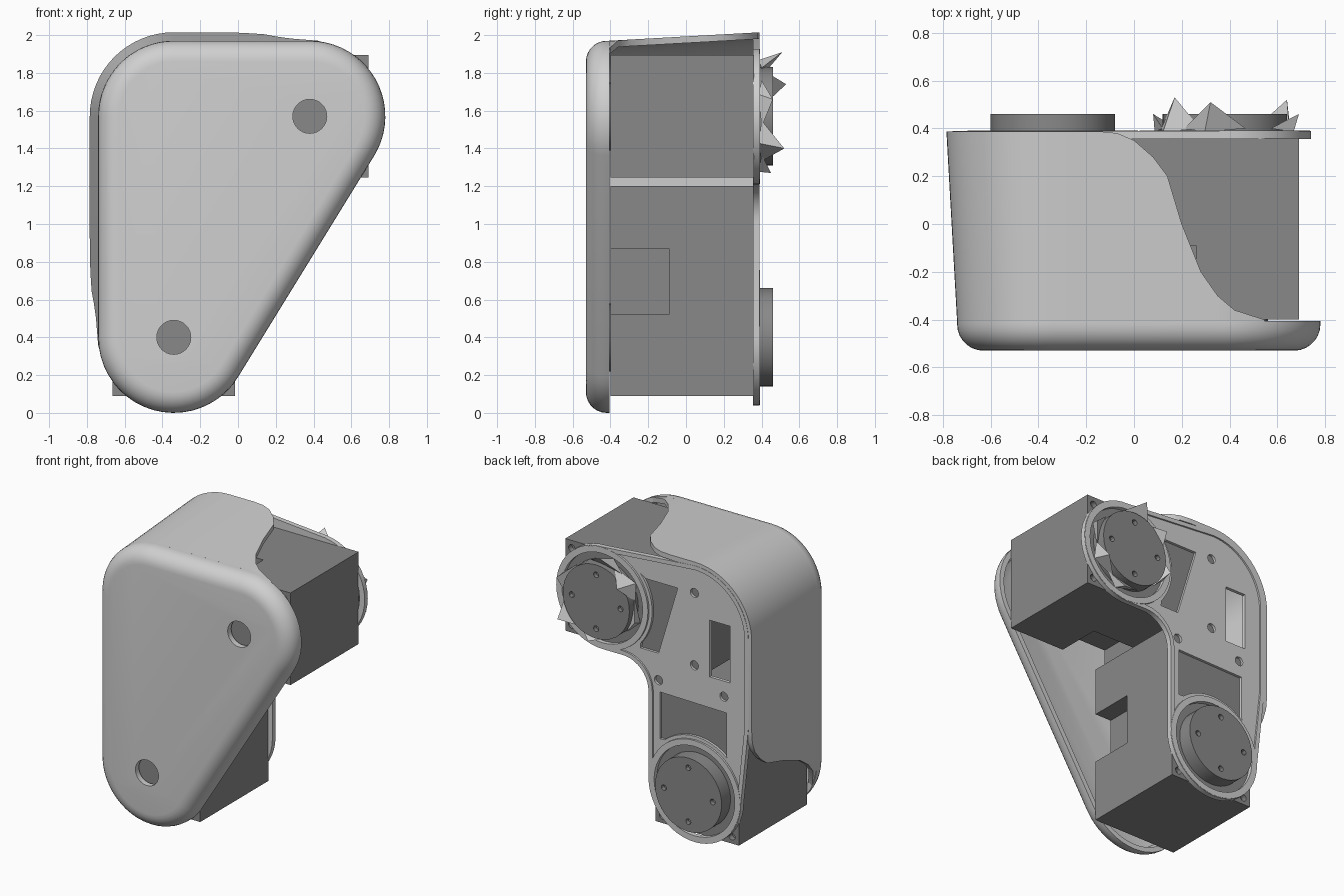
import bpy, bmesh
from math import sin, cos, pi, radians, atan2

if "Cube" in bpy.data.objects:
    bpy.data.objects.remove(bpy.data.objects["Cube"], do_unlink=True)


def material(name, v):
    m = bpy.data.materials.new(name)
    m.use_nodes = True
    m.diffuse_color = (v, v, v, 1)
    m.node_tree.nodes["Principled BSDF"].inputs["Base Color"].default_value = (v, v, v, 1)
    return m


LIGHT = material("light grey", 0.63)
DARK = material("dark grey", 0.25)

# Joint axes (x, z) and the centre of the rounded top corner
LOW, HIGH, CORNER = (-0.34, 0.40), (0.38, 1.57), (-0.34, 1.57)


def finish(name, bm, mat, smooth=True):
    bmesh.ops.recalc_face_normals(bm, faces=bm.faces)
    mesh = bpy.data.meshes.new(name)
    bm.to_mesh(mesh)
    bm.free()
    mesh.materials.append(mat)
    ob = bpy.data.objects.new(name, mesh)
    bpy.context.collection.objects.link(ob)
    if smooth:
        smooth_edges(ob)
    return ob


def smooth_edges(ob):
    bpy.ops.object.select_all(action='DESELECT')
    ob.select_set(True)
    bpy.context.view_layer.objects.active = ob
    bpy.ops.object.shade_smooth_by_angle(angle=radians(30))


def arc(c, r, a0, a1, n=16):
    steps = [radians(a0 + (a1 - a0) * i / n) for i in range(n + 1)]
    return [(c[0] + r * cos(a), c[1] + r * sin(a)) for a in steps]


def circle(c, r, n=32):
    return arc(c, r, 0, 360, n)[:-1]


def loft(name, rings, mat):
    """Skin a list of (outline, y) rings and cap both ends."""
    bm = bmesh.new()
    rows = [[bm.verts.new((x, y, z)) for x, z in pts] for pts, y in rings]
    n = len(rows[0])
    for a, b in zip(rows, rows[1:]):
        for i in range(n):
            bm.faces.new((a[i], a[(i + 1) % n], b[(i + 1) % n], b[i]))
    bm.faces.new(rows[0])
    bm.faces.new(rows[-1])
    return finish(name, bm, mat)


def prism(name, pts, y0, y1, mat):
    return loft(name, [(pts, y0), (pts, y1)], mat)


def cut(ob, cutters):
    bpy.context.view_layer.objects.active = ob
    for c in cutters:
        mod = ob.modifiers.new("cut", 'BOOLEAN')
        mod.operation = 'DIFFERENCE'
        mod.object = c
        bpy.ops.object.modifier_apply(modifier=mod.name)
        bpy.data.objects.remove(c, do_unlink=True)
    smooth_edges(ob)


def hole(c, r, y0, y1, n=16):
    return prism("hole_cutter", circle(c, r, n), y0, y1, DARK)


# Front cover: a hollow rounded triangle with a soft front edge
def triangle(r):
    slope = 360 - math_deg
    return (arc(CORNER, r, 90, 180) + arc(LOW, r, 180, slope, 20)
            + arc(HIGH, r, slope, 450, 20))


math_deg = atan2(HIGH[0] - LOW[0], HIGH[1] - LOW[1]) * 180 / pi
rings = [(triangle(r), y) for r, y in
         ((0.28, -0.49), (0.34, -0.47), (0.365, -0.43), (0.365, -0.405), (0.4, -0.405))]
for i in range(8):
    a = i / 7 * pi / 2
    rings.append((triangle(0.29 + 0.11 * cos(a)), -0.42 - 0.11 * sin(a)))
cover = loft("front_cover", rings, LIGHT)
cut(cover, [hole(c, 0.09, -0.7, -0.45, 32) for c in (LOW, HIGH)])

# Side wall: flares to the back, its ends cut by an S-curve
S_CURVE = [(-0.17, -0.40), (-0.04, -0.36), (0.03, -0.30), (0.10, -0.20), (0.14, -0.10),
           (0.18, 0.0), (0.21, 0.10), (0.24, 0.20), (0.30, 0.28), (0.38, 0.35),
           (0.45, 0.38), (0.53, 0.388)]
stations = []
for t, y in S_CURVE:
    stations.append((LOW[0], LOW[1] + max(t, 0), pi - min(t, 0) / 0.4, y))
for i in range(17):
    stations.append((*CORNER, pi - pi / 2 * i / 16, 0.388))
for t, y in reversed(S_CURVE):
    stations.append((HIGH[0] - max(t, 0), HIGH[1], pi / 2 + min(t, 0) / 0.4, y))

bm = bmesh.new()
columns = []
for cx, cz, a, end in stations:
    ys = [-0.408 + (end + 0.408) * j / 6 for j in range(7)]
    loop = [(y, 0.0) for y in ys] + [(y, 0.035) for y in reversed(ys)]
    col = []
    for y, depth in loop:
        r = 0.40 + 0.045 * (y + 0.41) / 0.8 - depth
        col.append(bm.verts.new((cx + r * cos(a), y, cz + r * sin(a))))
    columns.append(col)
for a, b in zip(columns, columns[1:]):
    for i in range(len(a)):
        k = (i + 1) % len(a)
        bm.faces.new((a[i], a[k], b[k], b[i]))
bm.faces.new(columns[0])
bm.faces.new(columns[-1])
finish("side_wall", bm, LIGHT)


# Back plate: an elbow with a raised rim, pockets and screw holes
def elbow(d):
    return (arc(LOW, 0.36 - d, 180, 360, 24)
            + arc((0.22, 1.01), 0.20 + d, 180, 90, 10)
            + arc(HIGH, 0.36 - d, 270, 450, 24)
            + arc(CORNER, 0.42 - d, 90, 180)
            + [(-0.76 + d, 0.95)])


def local(i, pts):
    """Map (across, along) of motor i to (x, z)."""
    if i == 0:
        return [(LOW[0] + a, LOW[1] + b) for a, b in pts]
    return [(HIGH[0] - b, HIGH[1] + a) for a, b in pts]


pockets = [[(0.28, 0.29), (0.28, 0.62), (-0.24, 0.61), (-0.24, 0.32)],
           [(0.22, 0.33), (0.22, 0.58), (-0.28, 0.43), (-0.28, 0.29)]]
cutters = [prism("recess_cutter", elbow(0.03), 0.378, 0.5, LIGHT)]
for i, corners in enumerate(pockets):
    outline = corners + arc((0, 0), 0.38, 130, 50)
    cutters.append(prism("pocket_cutter", local(i, outline), 0.2, 0.5, LIGHT))
slot = [(-0.61, 1.23), (-0.45, 1.23), (-0.45, 1.63), (-0.61, 1.63)]
cutters.append(prism("slot_cutter", slot, 0.2, 0.5, LIGHT))
for c in ((-0.33, 1.79), (-0.33, 1.28), (-0.05, 1.10), (-0.56, 1.12)):
    cutters.append(hole(c, 0.032, 0.2, 0.5))
for c in (LOW, HIGH):
    cutters.append(hole(c, 0.32, 0.2, 0.5, 48))
plate = prism("back_plate", elbow(0), 0.355, 0.39, LIGHT)
cut(plate, cutters)

for i, (axis, label) in enumerate(((LOW, "lower"), (HIGH, "upper"))):
    # Raised ring around the output disc
    ring = prism(label + "_ring", circle(axis, 0.357, 48), 0.362, 0.392, LIGHT)
    cut(ring, [hole(axis, 0.315, 0.2, 0.5, 48)])

    # Motor body with a notch in each long side and corner screw holes
    body = [(-0.325, -0.31), (0.325, -0.31), (0.325, 0.80), (-0.325, 0.80)]
    motor = prism(label + "_motor", local(i, body), -0.40, 0.36, DARK)
    cutters = []
    for s in (-1, 1):
        notch = [(s * 0.20, 0.12), (s * 0.5, 0.12), (s * 0.5, 0.47), (s * 0.20, 0.47)]
        cutters.append(prism("notch_cutter", local(i, notch), -0.6, -0.09, DARK))
        screw = local(i, [(s * 0.27, -0.26)])[0]
        cutters.append(hole(screw, 0.025, 0.32, 0.5))
        cutters.append(hole(screw, 0.025, -0.6, -0.36))
    cut(motor, cutters)

    # Output disc at the back and idler disc at the front
    disc = prism(label + "_output_disc", circle(axis, 0.26, 40), 0.355, 0.46, DARK)
    cut(disc, [hole((axis[0] + 0.19 * cos(k * pi / 2), axis[1] + 0.19 * sin(k * pi / 2)),
                    0.02, 0.43, 0.6, 12) for k in range(4)])
    prism(label + "_idler_disc", circle(axis, 0.18), -0.465, -0.395, DARK)

# Jagged collar around the upper output disc
bm = bmesh.new()
for x, y, z in ((0.32, 0.51, 1.91), (0.17, 0.53, 1.74), (0.08, 0.46, 1.50),
                (0.64, 0.52, 1.40), (0.69, 0.46, 1.66), (0.45, 0.45, 1.27)):
    a = atan2(z - HIGH[1], x - HIGH[0])
    base = [(HIGH[0] + r * cos(a + w), h, HIGH[1] + r * sin(a + w))
            for r, w, h in ((0.27, -0.5, 0.40), (0.27, 0.5, 0.40), (0.31, 0.1, 0.385))]
    v = [bm.verts.new(p) for p in base + [(x, y, z)]]
    for f in ((0, 1, 2), (0, 1, 3), (1, 2, 3), (2, 0, 3)):
        bm.faces.new([v[k] for k in f])
finish("jagged_collar", bm, LIGHT, smooth=False)
